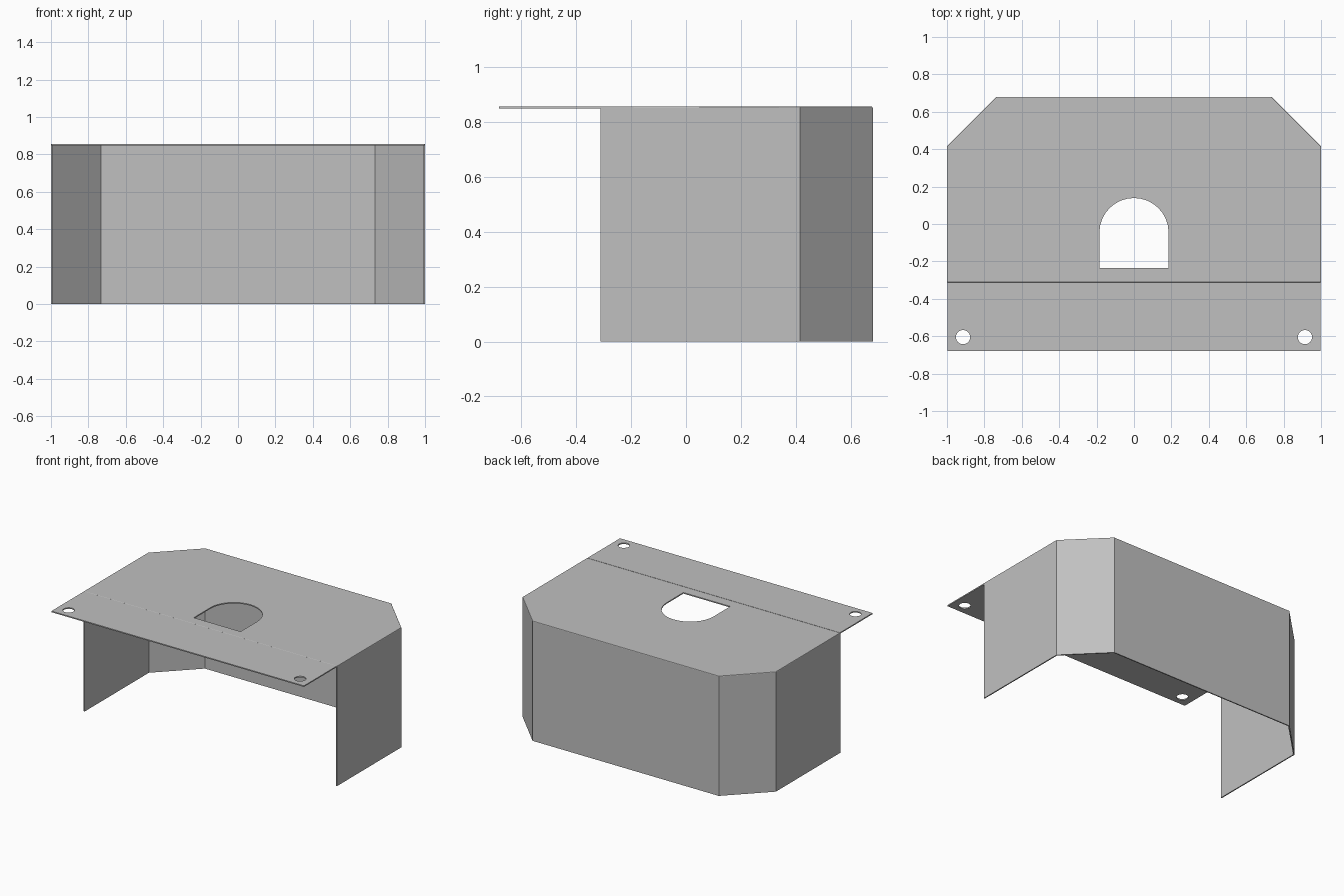
import bpy, bmesh, math

cube = bpy.data.objects.get("Cube")
if cube:
    bpy.data.objects.remove(cube, do_unlink=True)

T = 0.008            # sheet thickness
TOP = 0.856          # overall height
WALL_FRONT = -0.312  # front end of the side walls
HALF_DEPTH = 0.68

steel = bpy.data.materials.new("grey_sheet_metal")
steel.use_nodes = True
GREY = (0.53, 0.53, 0.53, 1)
steel.diffuse_color = GREY
steel.node_tree.nodes["Principled BSDF"].inputs["Base Color"].default_value = GREY


def mirrored(half):
    """Complete a right-half path with its mirror image."""
    return half + [(-x, y) for x, y in reversed(half)]


def arc(cx, cy, r, start, end, n):
    steps = [start + (end - start) * i / n for i in range(n + 1)]
    return [(cx + r * math.cos(a), cy + r * math.sin(a)) for a in steps]


def wall_path(inset):
    """Three-sided wall line with chamfered back corners."""
    m = inset * math.tan(math.pi / 8)
    return mirrored([(1 - inset, WALL_FRONT), (1 - inset, 0.415 - m),
                     (0.735 - m, HALF_DEPTH - inset)])


def extruded(name, loops, z0, z1):
    """Solid sheet from an outline and optional hole outlines."""
    curve = bpy.data.curves.new(name, "CURVE")
    curve.dimensions = "2D"
    curve.fill_mode = "BOTH"
    curve.extrude = (z1 - z0) / 2
    for loop in loops:
        spline = curve.splines.new("POLY")
        spline.points.add(len(loop) - 1)
        for p, (x, y) in zip(spline.points, loop):
            p.co = (x, y, 0, 1)
        spline.use_cyclic_u = True
    temp = bpy.data.objects.new(name + "_outline", curve)
    bpy.context.collection.objects.link(temp)
    graph = bpy.context.evaluated_depsgraph_get()
    mesh = bpy.data.meshes.new_from_object(temp.evaluated_get(graph))
    bpy.data.objects.remove(temp, do_unlink=True)
    bm = bmesh.new()
    bm.from_mesh(mesh)
    bmesh.ops.remove_doubles(bm, verts=bm.verts, dist=1e-4)
    bmesh.ops.translate(bm, verts=bm.verts, vec=(0, 0, (z0 + z1) / 2))
    bmesh.ops.dissolve_limit(bm, angle_limit=0.01, verts=bm.verts, edges=bm.edges)
    bmesh.ops.recalc_face_normals(bm, faces=bm.faces)
    for f in bm.faces:
        f.smooth = False
    bm.to_mesh(mesh)
    bm.free()
    mesh.name = name
    mesh.materials.clear()
    mesh.materials.append(steel)
    obj = bpy.data.objects.new(name, mesh)
    bpy.context.collection.objects.link(obj)
    return obj


# Folded wall running round the sides and back
extruded("folded_wall", [wall_path(0) + wall_path(T)[::-1]], 0, TOP - T)

# Top plate with an arched opening and two mounting holes
outline = mirrored([(0.997, -HALF_DEPTH), (0.997, WALL_FRONT), (1, WALL_FRONT),
                    (1, 0.415), (0.735, HALF_DEPTH)])
arch = [(-0.185, -0.235), (0.185, -0.235)] + arc(0, -0.046, 0.185, 0, math.pi, 16)
holes = [arc(s * 0.914, -0.605, 0.038, 0, 2 * math.pi * 23 / 24, 23) for s in (-1, 1)]
plate = extruded("top_plate", [outline, arch] + holes, TOP - T, TOP)

# Soft bend along the folded top edges
bm = bmesh.new()
bm.from_mesh(plate.data)
folds = [e for e in bm.edges if len(e.link_faces) == 2 and e.calc_face_angle() > 1
         and all(v.co.z > TOP - T / 2 and (abs(v.co.x) > 0.999 or v.co.y > 0.6)
                 for v in e.verts)]
bmesh.ops.bevel(bm, geom=folds, offset=0.005, segments=2, profile=0.5, affect="EDGES")
bm.to_mesh(plate.data)
bm.free()
